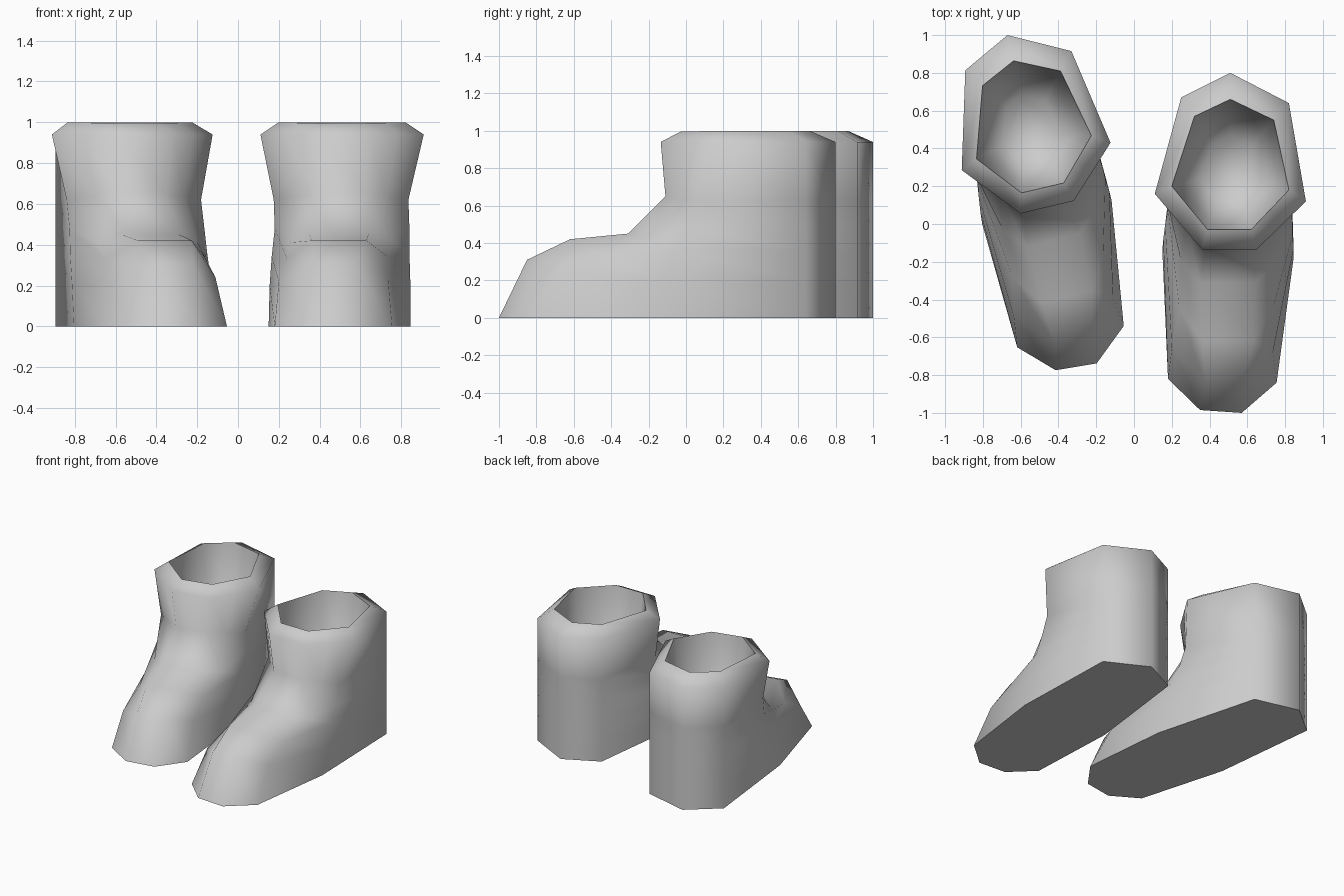
import bpy, bmesh, math
from mathutils import Vector, Matrix

if "Cube" in bpy.data.objects:
    bpy.data.objects.remove(bpy.data.objects["Cube"])

# Heel columns: straight from the sole to the collar
HEEL = [(.25, .67), (.51, .80), (.82, .64)]

# Foot rings, each: side, toe corner, front, front, toe corner, side
FOOT = [
    [(.845, -.18, 0), (.755, -.84, 0), (.57, -1.0, 0),
     (.35, -.985, 0), (.18, -.82, 0), (.15, -.14, 0)],
    [(.845, -.13, .2), (.735, -.68, .24), (.58, -.85, .31),
     (.38, -.85, .31), (.20, -.66, .22), (.155, -.08, .2)],
    [(.84, -.06, .36), (.735, -.45, .34), (.63, -.62, .42),
     (.36, -.62, .42), (.24, -.45, .33), (.165, 0, .34)],
    [(.84, 0, .48), (.755, -.20, .42), (.64, -.31, .45),
     (.35, -.31, .45), (.25, -.20, .41), (.18, .08, .48)],
]
# Shaft rings, each: side, front, front, side
ANKLE = [(.835, .05, .62), (.62, -.11, .65), (.38, -.11, .65), (.175, .12, .62)]
COLLAR = [(.91, .12, .94), (.65, -.135, .94), (.36, -.135, .94), (.11, .16, .94)]
RIM_HEEL = [(.32, .57, 1), (.51, .66, 1), (.74, .55, 1)]
RIM = [(.82, .18, 1), (.62, -.03, .995), (.39, -.03, .995), (.20, .20, 1)]


def widen(four):
    """Add a midpoint on both side-to-front edges (4 -> 6 points)."""
    a, b, c, d = [Vector(p) for p in four]
    return [a, (a + b) / 2, b, c, (c + d) / 2, d]


def heel(z):
    return [Vector((x, y, z)) for x, y in HEEL]


def boot_rings():
    rings = [heel(z) + [Vector(p) for p in r]
             for z, r in zip((0, .2, .36, .48), FOOT)]
    rings.append(heel(.63) + widen(ANKLE))
    rings.append(heel(.94) + widen(COLLAR))
    rim = [Vector(p) for p in RIM_HEEL] + widen(RIM)
    rings.append(rim)
    # Hollow inside, tapering down to a small floor
    c = Vector((.51, .28, 0))
    for s, z in ((.86, .66), (.5, .46)):
        rings.append([Vector((c.x + (p.x - c.x) * s, c.y + (p.y - c.y) * s, z))
                      for p in rim])
    return rings


def make_boot(name, matrix):
    bm = bmesh.new()
    loops = [[bm.verts.new(p) for p in r] for r in boot_rings()]
    n = len(loops[0])
    for lo, hi in zip(loops, loops[1:]):
        for i in range(n):
            j = (i + 1) % n
            bm.faces.new((lo[i], lo[j], hi[j], hi[i]))
    bm.faces.new(loops[0])    # sole
    bm.faces.new(loops[-1])   # inner floor
    bmesh.ops.recalc_face_normals(bm, faces=bm.faces)
    bm.transform(matrix)
    me = bpy.data.meshes.new(name)
    bm.to_mesh(me)
    bm.free()
    ob = bpy.data.objects.new(name, me)
    bpy.context.collection.objects.link(ob)
    bpy.ops.object.select_all(action='DESELECT')
    ob.select_set(True)
    bpy.context.view_layer.objects.active = ob
    bpy.ops.object.shade_smooth_by_angle(angle=math.radians(80))
    return ob


# One boot straight, its copy turned about the heel and set beside it
make_boot("boot_straight", Matrix.Identity(4))
make_boot("boot_turned",
          Matrix.Translation((-.67, 1.0, 0))
          @ Matrix.Rotation(math.radians(13.3), 4, 'Z')
          @ Matrix.Translation((-.51, -.80, 0)))
